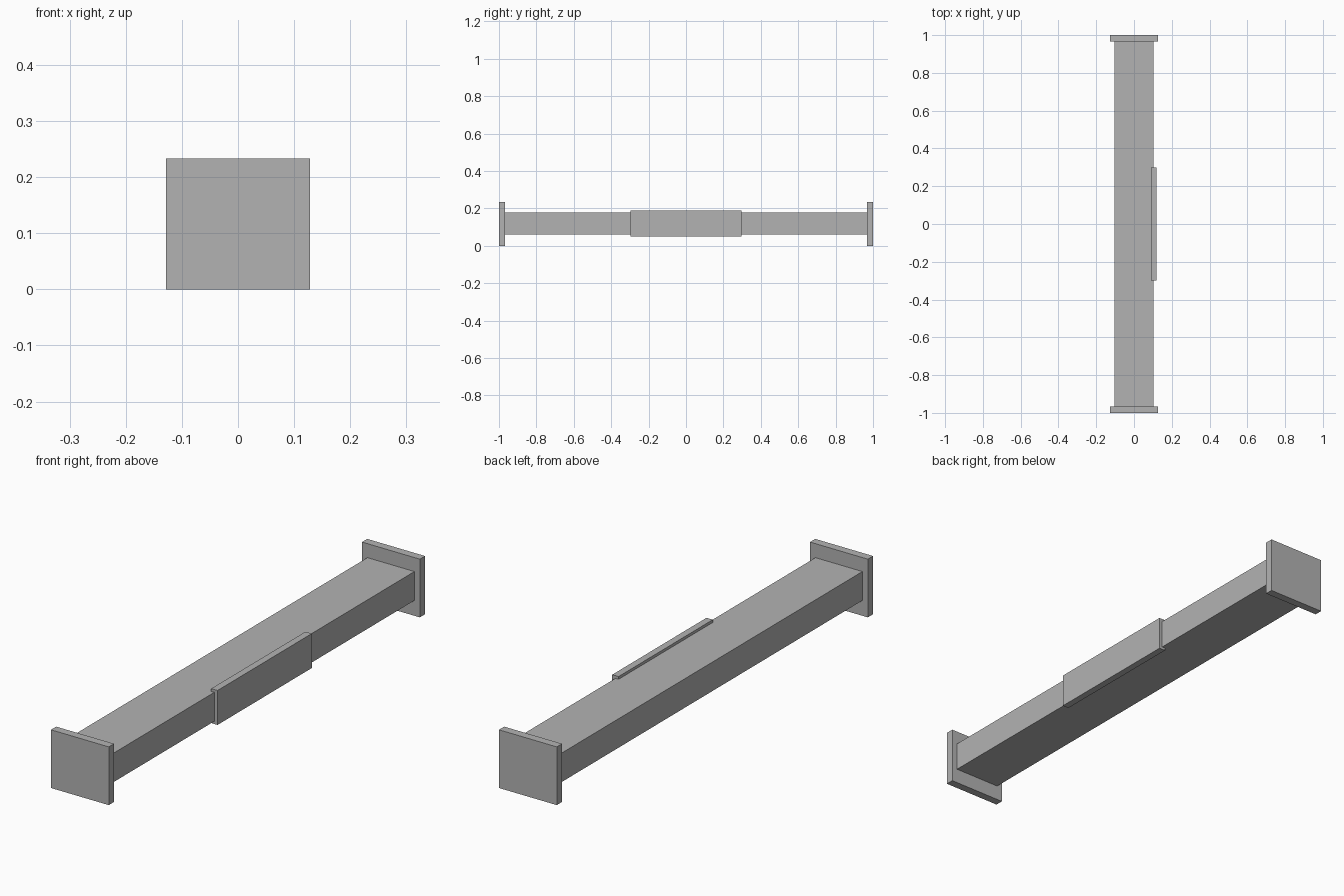
import bpy

old = bpy.data.objects.get("Cube")
if old:
    bpy.data.objects.remove(old, do_unlink=True)

# Single grey paint
grey = bpy.data.materials.new("grey")
grey.use_nodes = True
colour = (0.45, 0.45, 0.45, 1)
grey.diffuse_color = colour
grey.node_tree.nodes["Principled BSDF"].inputs["Base Color"].default_value = colour


def box(name, low, high):
    centre = [(a + b) / 2 for a, b in zip(low, high)]
    bpy.ops.mesh.primitive_cube_add(size=1, location=centre)
    obj = bpy.context.object
    obj.name = name
    obj.scale = [b - a for a, b in zip(low, high)]
    bpy.ops.object.transform_apply(location=False, rotation=False, scale=True)
    obj.data.materials.append(grey)
    return obj


HALF_LENGTH = 1.0
INNER = 0.967  # where the beam meets the end plates

# Long beam
box("beam", (-0.104, -INNER, 0.061), (0.104, INNER, 0.177))

# End plates
for name, side in (("front_end_plate", -1), ("back_end_plate", 1)):
    y0, y1 = sorted((side * INNER, side * HALF_LENGTH))
    box(name, (-0.128, y0, 0), (0.128, y1, 0.233))

# Raised panel on the left side of the beam
box("side_panel", (0.09, -0.298, 0.05), (0.118, 0.298, 0.188))
